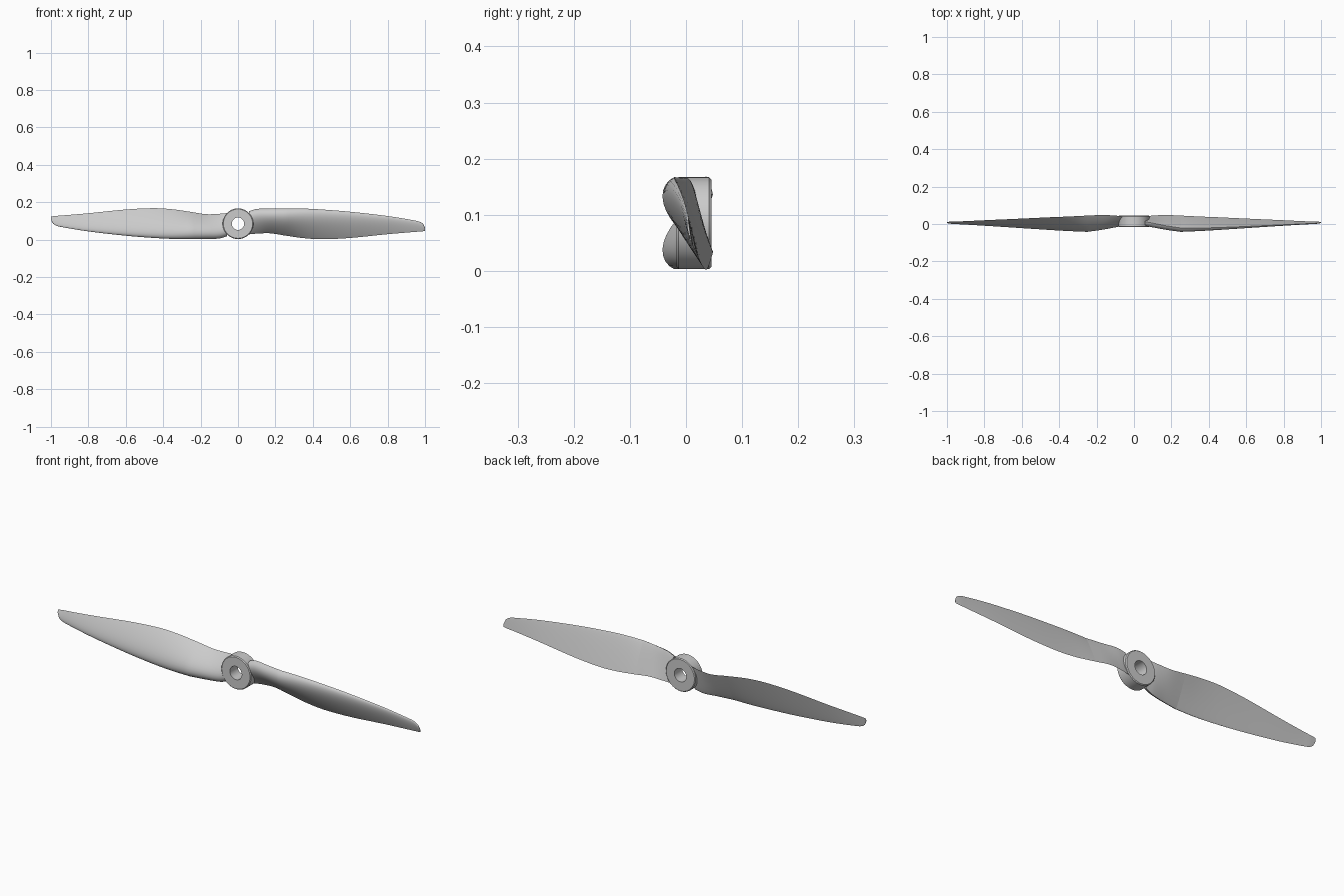
import bpy, bmesh, math
from mathutils import Vector, Matrix

if "Cube" in bpy.data.objects:
    bpy.data.objects.remove(bpy.data.objects["Cube"])

CZ = 0.085  # shaft height


def make_object(name, bm, angle):
    bmesh.ops.recalc_face_normals(bm, faces=bm.faces)
    for f in bm.faces:
        f.smooth = True
    for e in bm.edges:
        if len(e.link_faces) == 2 and e.calc_face_angle(0) > angle:
            e.smooth = False
    me = bpy.data.meshes.new(name)
    bm.to_mesh(me)
    bm.free()
    ob = bpy.data.objects.new(name, me)
    ob.location = (0, 0, CZ)
    bpy.context.collection.objects.link(ob)
    return ob


def skin(bm, rings):
    for a, b in zip(rings, rings[1:]):
        n = len(a)
        for i in range(n):
            j = (i + 1) % n
            bm.faces.new((a[i], a[j], b[j], b[i]))


# Hub: lathed ring with small chamfers and a through bore
profile = [(0.033, -0.017), (0.078, -0.017), (0.082, -0.013),
           (0.082, 0.041), (0.078, 0.045), (0.033, 0.045)]
bm = bmesh.new()
N = 64
rings = [[bm.verts.new((r * math.cos(2 * math.pi * k / N), y,
                        r * math.sin(2 * math.pi * k / N))) for k in range(N)]
         for r, y in profile]
skin(bm, rings + rings[:1])
make_object("hub", bm, math.radians(30))

# Blade stations: x, leading edge y z, trailing edge y z, thickness
inner = [(0.058, 0.012, 0.152, 0.040, 0.028, 0.030),
         (0.10, 0.005, 0.164, 0.045, 0.032, 0.034),
         (0.17, -0.009, 0.166, 0.048, 0.034, 0.037),
         (0.25, -0.021, 0.167, 0.045, 0.022, 0.038)]
outer = [inner[-1],
         (0.35, -0.021, 0.166, 0.040, 0.008, 0.031),
         (0.45, -0.019, 0.161, 0.036, 0.002, 0.025),
         (0.60, -0.013, 0.149, 0.029, 0.009, 0.018),
         (0.80, -0.004, 0.126, 0.020, 0.029, 0.010),
         (0.93, 0.002, 0.105, 0.014, 0.040, 0.006),
         (0.97, 0.004, 0.096, 0.013, 0.043, 0.005),
         (0.99, 0.005, 0.083, 0.012, 0.045, 0.004),
         (1.00, 0.008, 0.063, 0.011, 0.047, 0.002)]


def refine(st, steps=5):
    """Smooth interpolation of stations with x-weighted tangents."""
    def slope(i, c):
        a, b = st[max(i - 1, 0)], st[min(i + 1, len(st) - 1)]
        return (b[c] - a[c]) / (b[0] - a[0])
    out = []
    for i in range(len(st) - 1):
        p, q = st[i], st[i + 1]
        h = q[0] - p[0]
        for k in range(steps):
            t = k / steps
            row = [p[0] + h * t]
            for c in range(1, 6):
                row.append(p[c] * (2*t**3 - 3*t*t + 1) + q[c] * (3*t*t - 2*t**3)
                           + h * slope(i, c) * (t**3 - 2*t*t + t)
                           + h * slope(i + 1, c) * (t**3 - t*t))
            out.append(row)
    return out + [list(st[-1])]


def section(row, n=16):
    """Airfoil with a cambered front and a nearly flat back."""
    x, ly, lz, ty, tz, th = row
    le, te = Vector((x, ly, lz - CZ)), Vector((x, ty, tz - CZ))
    d = (te - le).normalized()
    nrm = Vector((0, d.z, -d.y))           # points to the front (-y)
    pts = []
    for k in range(2 * n):
        a = math.pi * k / n
        s = (1 - math.cos(a)) / 2
        foil = 2 * (1.4845 * math.sqrt(s) - 0.63*s - 1.758*s*s + 1.4215*s**3 - 0.518*s**4)
        off = foil * th * (1.0 if k <= n else -0.08)
        pts.append(le.lerp(te, s) + nrm * off)
    return pts


# Blade: lofted, creased across the back where the root flare ends
bm = bmesh.new()
a, b = refine(inner), refine(outer)
rings = [[bm.verts.new(p) for p in section(r)] for r in a + b[1:]]
skin(bm, rings)
bm.faces.new(rings[0])
bm.faces.new(rings[-1])
crease = set(rings[len(a) - 1][16:])
blade = make_object("blade_right", bm, math.radians(50))
ring0 = (len(a) - 1) * 32
for e in blade.data.edges:
    if all(ring0 + 16 <= v < ring0 + 32 for v in e.vertices):
        e.use_edge_sharp = True

# Opposite blade: half turn about the shaft
left = bpy.data.objects.new("blade_left", blade.data)
left.matrix_world = Matrix.Translation((0, 0, CZ)) @ Matrix.Rotation(math.pi, 4, 'Y')
bpy.context.collection.objects.link(left)
